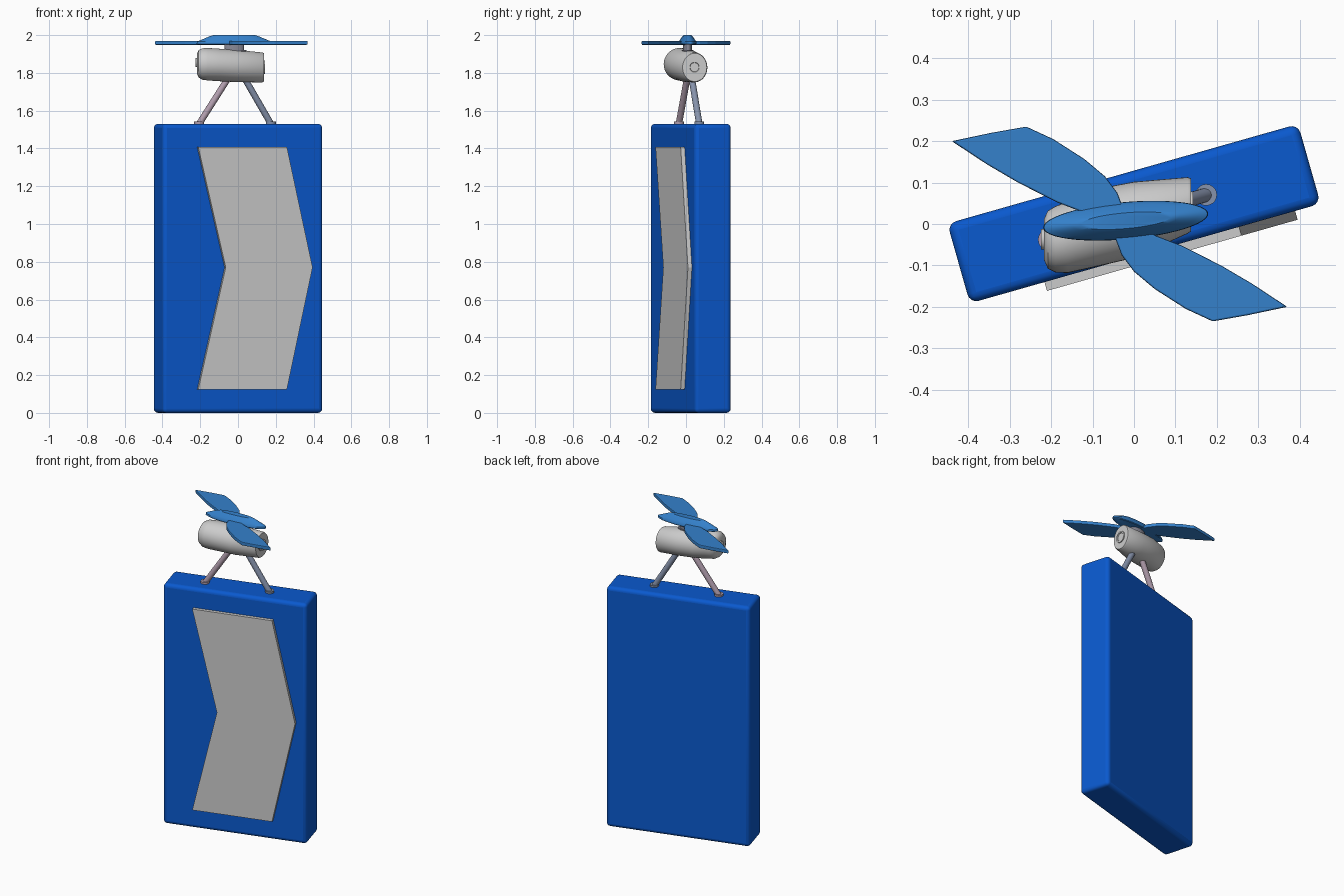
import bpy, bmesh, math
from mathutils import Matrix, Vector

cube = bpy.data.objects.get("Cube")
if cube:
    bpy.data.objects.remove(cube, do_unlink=True)


def material(name, rgb):
    m = bpy.data.materials.new(name)
    m.use_nodes = True
    m.diffuse_color = (*rgb, 1)
    m.node_tree.nodes["Principled BSDF"].inputs["Base Color"].default_value = (*rgb, 1)
    return m


BLUE = material("deep blue", (0.003, 0.1, 0.62))
ROTOR = material("rotor blue", (0.035, 0.22, 0.6))
GREY = material("light grey", (0.6, 0.6, 0.6))
MAUVE = material("mauve", (0.44, 0.34, 0.42))
STEEL = material("steel blue", (0.24, 0.29, 0.41))
DARK = material("dark grey", (0.26, 0.26, 0.32))

TURN = math.radians(15.85)
SLAB = Matrix.Translation((0, 0.025, 0)) @ Matrix.Rotation(TURN, 4, "Z")


def finish(name, bm, mat, matrix=Matrix(), bevel=0, segments=3, smooth=True):
    """Turn a bmesh into a named, coloured and shaded object."""
    bm.transform(matrix)
    bmesh.ops.recalc_face_normals(bm, faces=bm.faces)
    mesh = bpy.data.meshes.new(name)
    bm.to_mesh(mesh)
    bm.free()
    mesh.materials.append(mat)
    ob = bpy.data.objects.new(name, mesh)
    bpy.context.collection.objects.link(ob)
    if bevel:
        mod = ob.modifiers.new("soft edges", "BEVEL")
        mod.width, mod.segments = bevel, segments
    bpy.ops.object.select_all(action="DESELECT")
    ob.select_set(True)
    bpy.context.view_layer.objects.active = ob
    if smooth:
        bpy.ops.object.shade_smooth_by_angle(angle=math.radians(35))
    return ob


def prism(name, outline, low, high, mat, matrix=Matrix(), bevel=0):
    """Extrude a flat outline from low to high along z."""
    bm = bmesh.new()
    face = bm.faces.new([bm.verts.new((x, y, low)) for x, y in outline])
    top = bmesh.ops.extrude_face_region(bm, geom=[face])["geom"]
    for v in top:
        if isinstance(v, bmesh.types.BMVert):
            v.co.z = high
    return finish(name, bm, mat, matrix, bevel, 2, False)


def loft(name, rings, mat, matrix=Matrix(), sides=40):
    """Skin ellipses given as (height, centre x, centre y, radius x, radius y)."""
    bm = bmesh.new()
    loops = []
    for h, cx, cy, rx, ry in rings:
        loops.append([bm.verts.new((cx + rx * math.cos(a), cy + ry * math.sin(a), h))
                      for a in (math.tau * i / sides for i in range(sides))])
    for a, b in zip(loops, loops[1:]):
        for i in range(sides):
            j = (i + 1) % sides
            bm.faces.new((a[i], a[j], b[j], b[i]))
    bm.faces.new(loops[0])
    bm.faces.new(loops[-1])
    return finish(name, bm, mat, matrix)


def rod(name, start, end, radius, mat):
    start, end = Vector(start), Vector(end)
    d = end - start
    m = Matrix.Translation(start) @ d.to_track_quat("Z", "Y").to_matrix().to_4x4()
    return loft(name, [(0, 0, 0, radius, radius), (d.length, 0, 0, radius, radius)], mat, m, 20)


# Slab body
bm = bmesh.new()
bmesh.ops.create_cube(bm, size=1)
bm.transform(Matrix.Diagonal((0.88, 0.2, 1.53, 1)))
finish("slab_body", bm, BLUE, SLAB @ Matrix.Translation((0, 0, 0.765)), 0.022, 4)

# Raised chevron on the front face
chevron = [(-0.253, 0.125), (0.235, 0.125), (0.376, 0.77),
           (0.235, 1.407), (-0.253, 1.407), (-0.102, 0.77)]
prism("front_chevron", chevron, 0.09, 0.122, GREY, SLAB @ Matrix.Rotation(math.pi / 2, 4, "X"))

# Splayed legs with round feet
for side, foot_u, top_u, mat in (("right", -0.215, -0.05, MAUVE), ("left", 0.18, 0.03, STEEL)):
    foot = SLAB @ Vector((foot_u, -0.004, 1.53))
    rod(side + "_leg", foot, SLAB @ Vector((top_u, -0.004, 1.78)), 0.017, mat)
    rod(side + "_foot", foot - Vector((0, 0, 0.01)), foot + Vector((0, 0, 0.012)), 0.026, mat)

# Motor pod, lofted along x: local x is down, local y is y
ALONG_X = Matrix(((0, 0, 1, 0), (0, 1, 0, 0), (-1, 0, 0, 0), (0, 0, 0, 1)))
pod = [(-0.217, -1.848, -0.037, 0.055, 0.05),
       (-0.208, -1.848, -0.038, 0.072, 0.07),
       (-0.19, -1.847, -0.037, 0.083, 0.08),
       (-0.16, -1.846, -0.032, 0.086, 0.086),
       (-0.1, -1.842, -0.011, 0.086, 0.094),
       (0, -1.836, 0.01, 0.085, 0.092),
       (0.13, -1.829, 0.045, 0.079, 0.068),
       (0.137, -1.829, 0.046, 0.075, 0.064)]
loft("motor_pod", pod, GREY, ALONG_X)
loft("pod_right_cap", [(-0.225, -1.855, -0.037, 0.025, 0.025),
                       (-0.21, -1.855, -0.037, 0.025, 0.025)], GREY, ALONG_X)
loft("pod_left_cap", [(0.13, -1.83, 0.045, 0.036, 0.034), (0.143, -1.83, 0.045, 0.036, 0.034),
                      (0.143, -1.83, 0.045, 0.026, 0.025), (0.139, -1.83, 0.045, 0.024, 0.023)],
     GREY, ALONG_X)

# Rotor shaft
ROTOR_AT = Matrix.Translation((-0.02, 0.008, 0)) @ Matrix.Rotation(math.radians(5), 4, "Z")
loft("shaft_collar", [(1.9, 0, 0, 0.066, 0.03), (1.922, 0, 0, 0.066, 0.03)], DARK, ROTOR_AT)
loft("rotor_shaft", [(1.915, 0, 0, 0.052, 0.024), (1.96, 0, 0, 0.052, 0.024)], DARK, ROTOR_AT)

# Rotor hub
hub = [(1.95, 0, 0, 0.19, 0.042), (1.954, 0, 0, 0.2, 0.045), (1.965, 0, 0, 0.198, 0.044),
       (1.975, 0, 0, 0.175, 0.037), (1.994, 0, 0, 0.13, 0.025), (2.0, 0, 0, 0.11, 0.019)]
loft("rotor_hub", hub, ROTOR, ROTOR_AT, 48)

# Two blades, one a half turn of the other
blade = [(-0.405, 0.2), (-0.31, 0.22), (-0.225, 0.235), (-0.16, 0.205), (-0.085, 0.157),
         (-0.035, 0.115), (-0.005, 0.075), (0.012, 0.03), (-0.05, 0.0), (-0.085, 0.027),
         (-0.15, 0.052), (-0.245, 0.1), (-0.32, 0.144)]
for name, angle in (("back_blade", 0), ("front_blade", math.pi)):
    prism(name, blade, 1.948, 1.97, ROTOR,
          Matrix.Translation((-0.035, 0, 0)) @ Matrix.Rotation(angle, 4, "Z"), 0.004)
